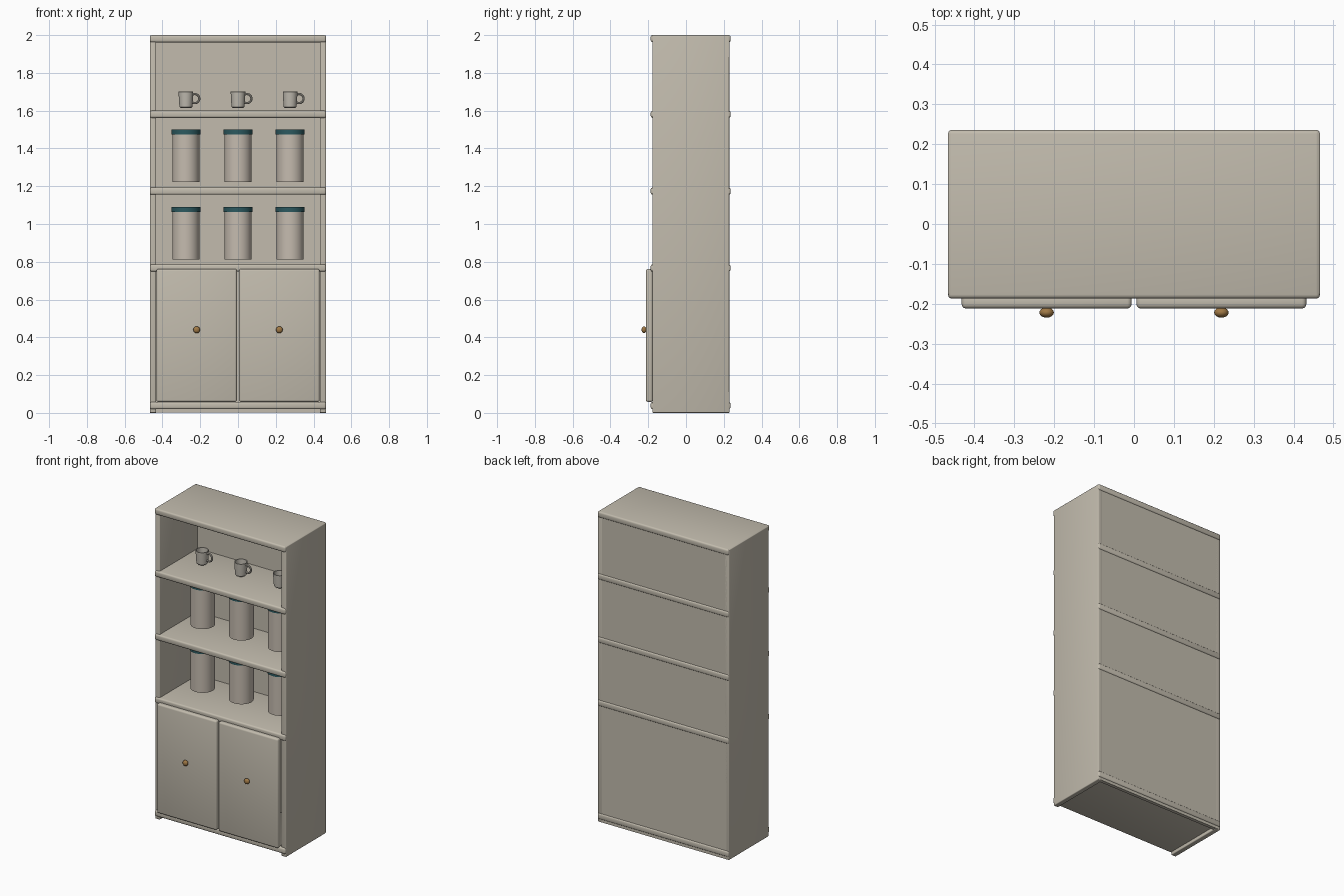
import bpy, bmesh, math
from mathutils import Matrix

if "Cube" in bpy.data.objects:
    bpy.data.objects.remove(bpy.data.objects["Cube"])


def material(name, rgb):
    m = bpy.data.materials.new(name)
    m.diffuse_color = (*rgb, 1)
    m.use_nodes = True
    m.node_tree.nodes["Principled BSDF"].inputs["Base Color"].default_value = m.diffuse_color
    return m


CREAM = material("cream_paint", (0.54, 0.50, 0.42))
CERAMIC = material("ceramic", (0.56, 0.50, 0.43))
MUG = material("mug_glaze", (0.52, 0.49, 0.43))
TEAL = material("dark_teal", (0.025, 0.10, 0.115))
BRASS = material("brass", (0.35, 0.19, 0.06))


def finish(name, bm, mat, angle=40):
    mesh = bpy.data.meshes.new(name)
    bmesh.ops.recalc_face_normals(bm, faces=bm.faces)
    bm.to_mesh(mesh)
    bm.free()
    mesh.materials.append(mat)
    ob = bpy.data.objects.new(name, mesh)
    bpy.context.collection.objects.link(ob)
    bpy.ops.object.select_all(action='DESELECT')
    ob.select_set(True)
    bpy.context.view_layer.objects.active = ob
    bpy.ops.object.shade_smooth_by_angle(angle=math.radians(angle))
    return ob


def box(name, lo, hi, bevel, mat=CREAM):
    bm = bmesh.new()
    size = [b - a for a, b in zip(lo, hi)]
    mid = [(a + b) / 2 for a, b in zip(lo, hi)]
    bmesh.ops.create_cube(bm, size=1, matrix=Matrix.Translation(mid) @ Matrix.Diagonal((*size, 1)))
    if bevel:
        bmesh.ops.bevel(bm, geom=bm.edges[:], offset=bevel, segments=3, profile=0.5, affect='EDGES')
    return finish(name, bm, mat)


def lathe(name, profile, loc, mat, steps=40):
    bm = bmesh.new()
    vs = [bm.verts.new((r, 0, z)) for r, z in profile]
    es = [bm.edges.new(p) for p in zip(vs, vs[1:])]
    bmesh.ops.spin(bm, geom=vs + es, cent=(0, 0, 0), axis=(0, 0, 1), angle=math.tau, steps=steps)
    bmesh.ops.remove_doubles(bm, verts=bm.verts, dist=1e-5)
    bmesh.ops.translate(bm, verts=bm.verts, vec=loc)
    return finish(name, bm, mat)


# carcass: sides and back reach the floor
for s, n in ((-1, "left"), (1, "right")):
    x = sorted((s * 0.433, s * 0.467))
    box(f"{n}_side", (x[0], -0.178, 0), (x[1], 0.23, 1.998), 0.005)
box("back_panel", (-0.45, 0.208, 0.002), (0.45, 0.23, 1.99), 0)

# boards poke out slightly at front and back
for name, top in (("bottom_board", 0.058), ("counter_shelf", 0.786), ("middle_shelf", 1.193),
                  ("upper_shelf", 1.60), ("top_board", 2.0)):
    box(name, (-0.4665, -0.187, top - 0.038), (0.4665, 0.236, top), 0.01)

# doors with brass knobs
for s, n in ((-1, "left"), (1, "right")):
    x = sorted((s * 0.006, s * 0.432))
    box(f"{n}_door", (x[0], -0.212, 0.058), (x[1], -0.176, 0.762), 0.011)
    bm = bmesh.new()
    bmesh.ops.create_uvsphere(bm, u_segments=24, v_segments=14, radius=1,
                              matrix=Matrix.Translation((s * 0.219, -0.222, 0.44))
                              @ Matrix.Diagonal((0.018, 0.013, 0.018, 1)))
    finish(f"{n}_knob", bm, BRASS)

# canisters with teal lids, on two shelves
for row, z in enumerate((0.812, 1.222)):
    for i in (-1, 0, 1):
        loc = (i * 0.276, 0.035, z)
        lathe(f"canister_{row}_{i + 1}", [(0, 0), (0.072, 0), (0.072, 0.26), (0, 0.26)], loc, CERAMIC)
        lathe(f"canister_lid_{row}_{i + 1}", [(0, 0.251), (0.077, 0.251), (0.077, 0.278), (0, 0.278)], loc, TEAL)

# hollow mugs with ring handles
cup = [(0, 0), (0.028, 0), (0.034, 0.006), (0.036, 0.03), (0.039, 0.086), (0.037, 0.088),
       (0.034, 0.086), (0.031, 0.012), (0, 0.010)]
for i in (-1, 0, 1):
    x = i * 0.276
    lathe(f"mug_{i + 1}", cup, (x, 0.03, 1.614), MUG)
    bpy.ops.mesh.primitive_torus_add(major_radius=0.024, minor_radius=0.006, major_segments=32,
                                     minor_segments=10, location=(x + 0.047, 0.03, 1.664),
                                     rotation=(math.pi / 2, 0, 0))
    handle = bpy.context.object
    handle.name = f"mug_handle_{i + 1}"
    handle.data.materials.append(MUG)
    bpy.ops.object.shade_smooth_by_angle()
